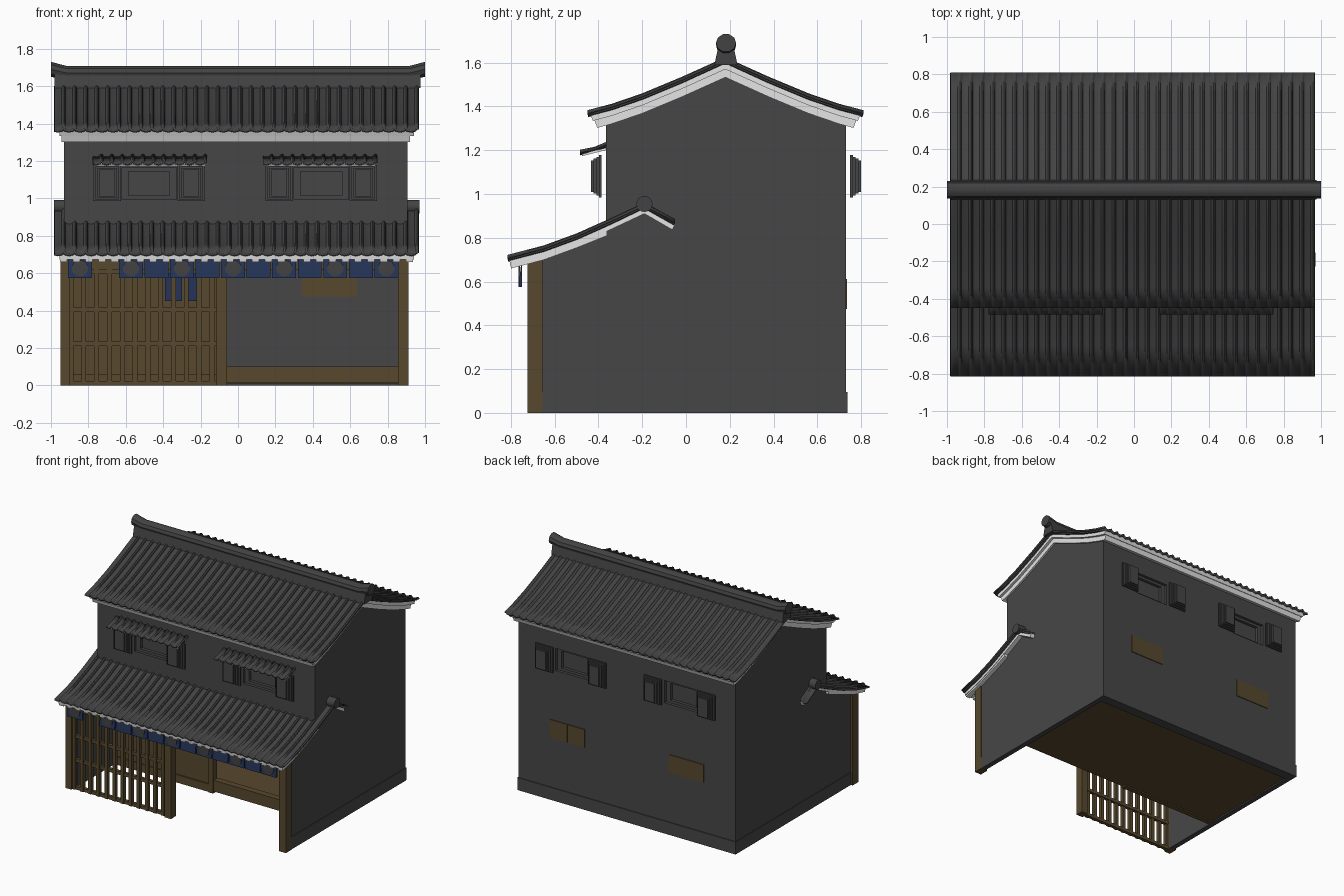
import bpy, bmesh, math
from mathutils import Matrix

if "Cube" in bpy.data.objects:
    bpy.data.objects.remove(bpy.data.objects["Cube"])


def material(name, r, g, b):
    m = bpy.data.materials.new(name)
    m.diffuse_color = (r, g, b, 1)
    m.use_nodes = True
    m.node_tree.nodes["Principled BSDF"].inputs["Base Color"].default_value = m.diffuse_color
    return m


PLASTER = material("charcoal plaster", 0.062, 0.062, 0.062)
TILE = material("dark roof tile", 0.055, 0.055, 0.055)
WHITE = material("white plaster", 0.78, 0.78, 0.78)
WOOD = material("brown wood", 0.095, 0.065, 0.027)
NAVY = material("navy cloth", 0.018, 0.034, 0.095)


def finish(name, bm, mat, smooth=False):
    me = bpy.data.meshes.new(name)
    bm.to_mesh(me)
    bm.free()
    me.materials.append(mat)
    ob = bpy.data.objects.new(name, me)
    bpy.context.collection.objects.link(ob)
    if smooth:
        bpy.ops.object.select_all(action='DESELECT')
        ob.select_set(True)
        bpy.context.view_layer.objects.active = ob
        bpy.ops.object.shade_smooth_by_angle(angle=math.radians(35))
    return ob


def boxes(name, mat, *specs):
    """One object from boxes given as (x0, x1, y0, y1, z0, z1)."""
    bm = bmesh.new()
    for x0, x1, y0, y1, z0, z1 in specs:
        m = Matrix.Translation(((x0 + x1) / 2, (y0 + y1) / 2, (z0 + z1) / 2))
        m = m @ Matrix.Diagonal((abs(x1 - x0), abs(y1 - y0), abs(z1 - z0), 1))
        bmesh.ops.create_cube(bm, size=1, matrix=m)
    return finish(name, bm, mat)


def prism(name, mat, pts, x0, x1):
    """Extrude a (y, z) outline along x."""
    bm = bmesh.new()
    f = bm.faces.new([bm.verts.new((x0, y, z)) for y, z in pts])
    r = bmesh.ops.extrude_face_region(bm, geom=[f])
    vs = [v for v in r["geom"] if isinstance(v, bmesh.types.BMVert)]
    bmesh.ops.translate(bm, verts=vs, vec=(x1 - x0, 0, 0))
    bmesh.ops.recalc_face_normals(bm, faces=bm.faces)
    return finish(name, bm, mat)


def cylinder(name, mat, axis, center, r, length, n=16):
    bm = bmesh.new()
    m = Matrix.Translation(center) @ Matrix.Rotation(math.pi / 2, 4, axis)
    bmesh.ops.create_cone(bm, cap_ends=True, segments=n, radius1=r, radius2=r, depth=length, matrix=m)
    return finish(name, bm, mat, True)


WAVE = [(0, 0), (0.3, -0.3), (0.6, 0), (0.7, 0.75), (0.82, 1), (0.95, 0.65)]


def tiles(name, profile, x0, x1, n, amp=0.014, thick=0.014):
    """Rolled roof tiles swept over a (y, z) slope."""
    bm = bmesh.new()
    p = (x1 - x0) / n
    cols = [(x0 + (k + t) * p, h * amp) for k in range(n) for t, h in WAVE] + [(x1, 0)]
    rows = [[bm.verts.new((x, y, z + h - amp)) for x, h in cols] for y, z in profile]
    for a, b in zip(rows, rows[1:]):
        for j in range(len(cols) - 1):
            bm.faces.new((a[j], a[j + 1], b[j + 1], b[j]))
    ob = finish(name, bm, TILE, True)
    s = ob.modifiers.new("thickness", 'SOLIDIFY')
    s.thickness, s.offset = thick, -1
    return ob


def slab(profile, top, bottom, trim_top, trim_bottom):
    """Outline following a roof slope, lowered and cut back at its ends."""
    def line(d, t):
        pts = [(y, z - d) for y, z in profile]
        pts[0] = (pts[0][0] + t, pts[0][1] + t * 0.25)
        pts[-1] = (pts[-1][0] - t, pts[-1][1] + t * 0.25)
        return pts
    return line(top, trim_top) + line(bottom, trim_bottom)[::-1]


# Side, back and upper front walls around a hollow shop
side = [(-0.66, 0), (0.73, 0), (0.73, 1.32), (0.18, 1.56), (-0.365, 1.32), (-0.365, 0.85), (-0.66, 0.72)]
prism("left_wall", PLASTER, side, -0.93, -0.895)
prism("right_wall", PLASTER, side, 0.87, 0.905)
back = boxes("back_wall", PLASTER, (-0.91, 0.89, 0.66, 0.73, 0, 1.32))
front = boxes("upper_front_wall", PLASTER, (-0.91, 0.89, -0.365, -0.295, 0.8, 1.32))
boxes("ceiling", PLASTER, (-0.91, 0.89, -0.66, 0.7, 0.69, 0.705))
boxes("plinth", PLASTER, (-0.935, -0.9, -0.66, 0.735, 0, 0.095), (0.875, 0.91, -0.66, 0.735, 0, 0.095),
      (-0.935, 0.91, 0.7, 0.737, 0, 0.095))

# Raised shop floor and the wooden inner partition
boxes("shop_floor", WOOD, (-0.9, 0.875, -0.2, 0.67, 0.01, 0.085), (-0.06, 0.875, -0.21, -0.16, 0.015, 0.1))
boxes("inner_partition", WOOD, (-0.9, -0.06, -0.2, -0.175, 0, 0.69), (-0.1, -0.06, -0.215, -0.17, 0, 0.69),
      (-0.9, -0.06, -0.21, -0.17, 0, 0.06))
boxes("inner_curtain", NAVY, (-0.39, -0.3, -0.23, -0.224, 0.45, 0.65), (-0.29, -0.2, -0.23, -0.224, 0.45, 0.65))

# Upper windows: stepped recesses with stepped open shutters
for wall, yw, s, label in ((front, -0.365, -1, "front"), (back, 0.73, 1, "back")):
    for depth, w, z0, z1 in ((0.022, 0.145, 0.995, 1.165), (0.045, 0.11, 1.015, 1.145)):
        cut = boxes(label + "_window_cutter", PLASTER, *[
            (c - w, c + w, yw - s * depth, yw + s * 0.03, z0, z1) for c in (-0.475, 0.445)])
        cut.hide_render = True
        cut.hide_viewport = True
        b = wall.modifiers.new("window recess", 'BOOLEAN')
        b.operation, b.solver, b.object = 'DIFFERENCE', 'EXACT', cut
    specs = []
    for c in (-0.475, 0.445):
        for side_x in (-1, 1):
            m = c + side_x * 0.225
            for k in range(4):
                i, ya = k * 0.011, yw + s * (0.02 + 0.0125 * k)
                specs.append((m - 0.074 + i, m + 0.074 - i, yw + s * 0.02, ya + s * 0.0125,
                              0.985 + i * 0.75, 1.178 - i * 0.75))
    boxes(label + "_shutters", PLASTER, *specs)

# Low back windows, passing through the wall
boxes("back_low_windows", WOOD, *[
    (c + d - 0.073, c + d + 0.073, 0.655, 0.736, 0.475, 0.612) for c in (-0.515, 0.488) for d in (-0.074, 0.074)])

# Small tiled canopies over the front windows
for c in (-0.47, 0.44):
    x0, x1 = c - 0.305, c + 0.305
    tiles("window_canopy", [(-0.485, 1.202), (-0.42, 1.215), (-0.36, 1.24)], x0, x1, 11, 0.012, 0.01)
    prism("canopy_trim", WHITE, [(-0.475, 1.182), (-0.475, 1.173), (-0.36, 1.202), (-0.36, 1.213)], x0 + 0.01, x1 - 0.01)

# Main roof, mirrored about the ridge at y = 0.18
half = [(-0.45, 1.383), (-0.34, 1.412), (-0.2, 1.46), (-0.02, 1.535)]
main = half + [(0.18, 1.625)] + [(0.36 - y, z) for y, z in half[::-1]]
tiles("main_roof_tiles", main, -0.98, 0.967, 33)
prism("main_roof_trim_outer", WHITE, slab(main, 0.022, 0.055, 0.012, 0.025), -0.955, 0.94)
prism("main_roof_trim_inner", WHITE, slab(main, 0.05, 0.092, 0.03, 0.045), -0.943, 0.92)

# Ridge base and rounded cap with lifted ends
prism("ridge_base", TILE, [(0.13, 1.59), (0.235, 1.59), (0.218, 1.672), (0.147, 1.672)], -0.98, 0.975)
bm = bmesh.new()
rings = []
for x, z, r in ((-1, 1.69, 0.042), (-0.92, 1.671, 0.04), (0.92, 1.671, 0.04), (1, 1.69, 0.042)):
    rings.append([bm.verts.new((x, 0.183 + 1.1 * r * math.cos(a * math.pi / 5), z + r * math.sin(a * math.pi / 5)))
                  for a in range(10)])
for a, b in zip(rings, rings[1:]):
    for k in range(10):
        bm.faces.new((a[k], a[(k + 1) % 10], b[(k + 1) % 10], b[k]))
bm.faces.new(rings[0])
bm.faces.new(rings[-1])
bmesh.ops.recalc_face_normals(bm, faces=bm.faces)
finish("ridge_cap", bm, TILE, True)

# Lower shop roof with its own ridge ends
low = [(-0.815, 0.722), (-0.65, 0.765), (-0.5, 0.82), (-0.35, 0.887), (-0.19, 0.962), (-0.05, 0.885)]
tiles("lower_roof_tiles", low, -0.98, 0.967, 33)
prism("lower_roof_trim", WHITE, slab(low, 0.022, 0.052, 0.008, 0.012)[:5] + [(-0.19, 0.94), (-0.05, 0.863)]
      + slab(low, 0.022, 0.052, 0.008, 0.012)[6:], -0.955, 0.94)
for x in (-0.952, 0.938):
    cylinder("lower_ridge_end", TILE, 'Y', (x, -0.19, 0.955), 0.037, 0.066)
rafters = slab(low[:4], 0.045, 0.066, 0.012, 0.016)
rafters[4] = (-0.36, 0.81)
rafters[3] = (-0.36, 0.845)
for i in range(28):
    x = -0.94 + i * 0.0685
    prism("rafter", WHITE, rafters, x - 0.012, x + 0.026)

# Front pillars and header beam
boxes("front_pillars", WOOD, (-0.95, -0.9, -0.725, -0.655, 0, 0.7), (0.855, 0.912, -0.725, -0.655, 0, 0.7),
      (-0.115, -0.06, -0.725, -0.665, 0, 0.7))
boxes("header_beam", WOOD, (-0.93, 0.9, -0.715, -0.665, 0.62, 0.7))

# Wooden lattice screen
bars = [(-0.906 + i * 0.0685, -0.88 + i * 0.0685, -0.712, -0.685, 0, 0.64) for i in range(12)]
rails = [(-0.91, -0.1, -0.705, -0.68, z - 0.012, z + 0.012) for z in (0.012, 0.222, 0.405, 0.61)]
boxes("lattice_screen", WOOD, *bars, *rails)

# Short shop curtain, flared panels with plain discs on every second one
for i in [0] + list(range(2, 13)):
    x = -0.845 + i * 0.1365
    prism("curtain_panel", NAVY, [(-0.753, 0.685), (-0.749, 0.685), (-0.749, 0.575), (-0.765, 0.575)],
          x - 0.064, x + 0.064)
    if i % 2 == 0:
        cylinder("curtain_disc", TILE, 'X', (x, -0.762, 0.627), 0.044, 0.008, 20)
boxes("curtain_rod", WOOD, (-0.93, 0.9, -0.757, -0.747, 0.675, 0.685))
